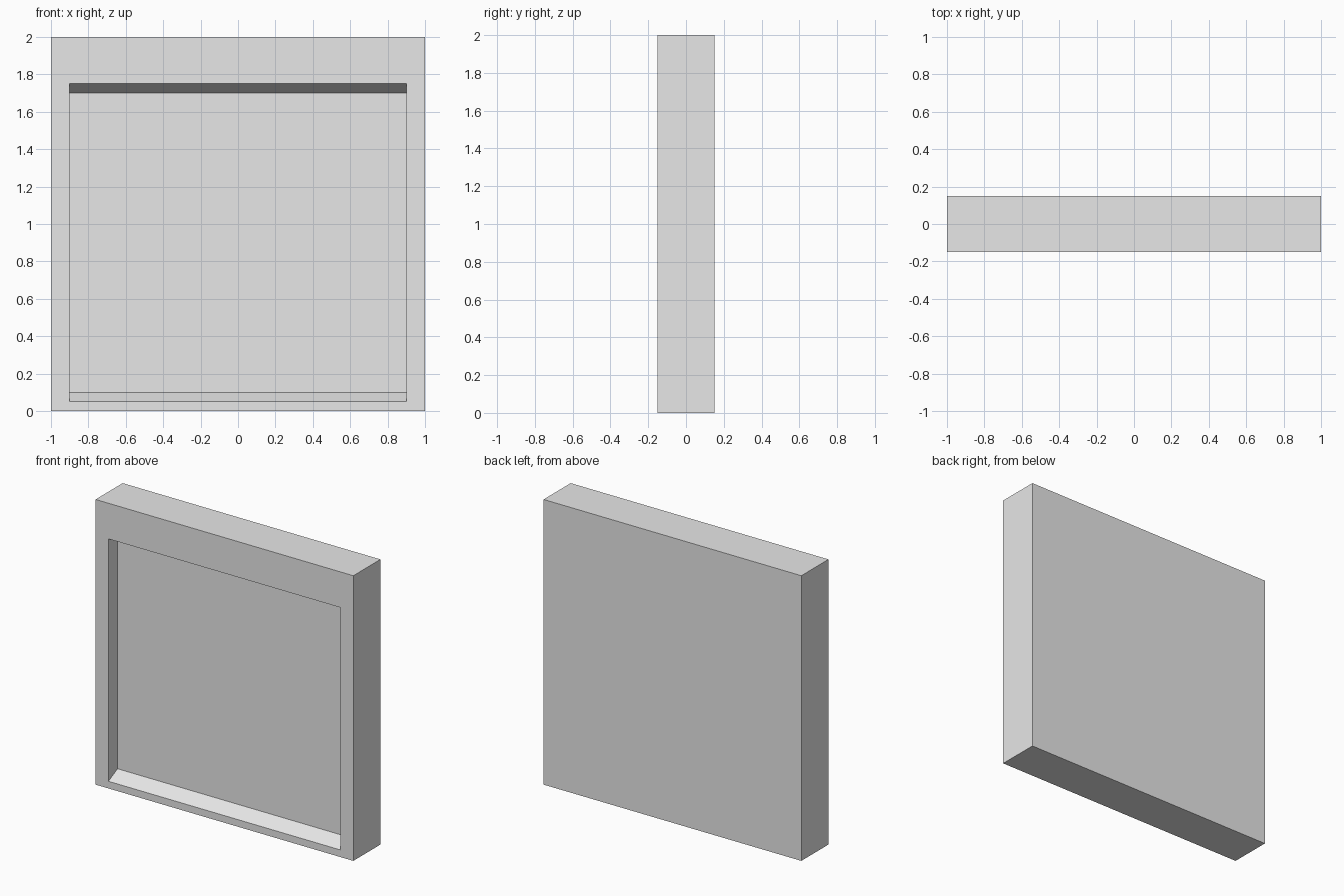
import bpy
import bmesh

if "Cube" in bpy.data.objects:
    bpy.data.objects.remove(bpy.data.objects["Cube"])

W, D, H = 1.0, 0.15, 2.0      # half width, half depth, height
DEPTH = 0.10                  # depth of the recess

grey = bpy.data.materials.new("light grey")
grey.diffuse_color = (0.8, 0.8, 0.8, 1)
grey.use_nodes = True
grey.node_tree.nodes["Principled BSDF"].inputs["Base Color"].default_value = grey.diffuse_color

bm = bmesh.new()


def loop(w, y, z0, z1):
    """Rectangle of vertices facing the front."""
    return [bm.verts.new((x, y, z)) for x, z in ((-w, z0), (w, z0), (w, z1), (-w, z1))]


# Rectangles from the back, round the front rim and into the recess
loops = [
    loop(W, D, 0, H),
    loop(W, -D, 0, H),
    loop(0.9, -D, 0.05, 1.75),
    loop(0.9, -D + DEPTH, 0.10, 1.70),   # sill and head slope inwards
]
for a, b in zip(loops, loops[1:]):
    for i in range(4):
        j = (i + 1) % 4
        bm.faces.new((a[i], a[j], b[j], b[i]))

# Back and recessed panel
bm.faces.new(loops[0])
bm.faces.new(loops[-1])
bmesh.ops.recalc_face_normals(bm, faces=bm.faces)

mesh = bpy.data.meshes.new("recessed_panel")
bm.to_mesh(mesh)
bm.free()
mesh.materials.append(grey)
panel = bpy.data.objects.new("recessed_panel", mesh)
bpy.context.collection.objects.link(panel)
